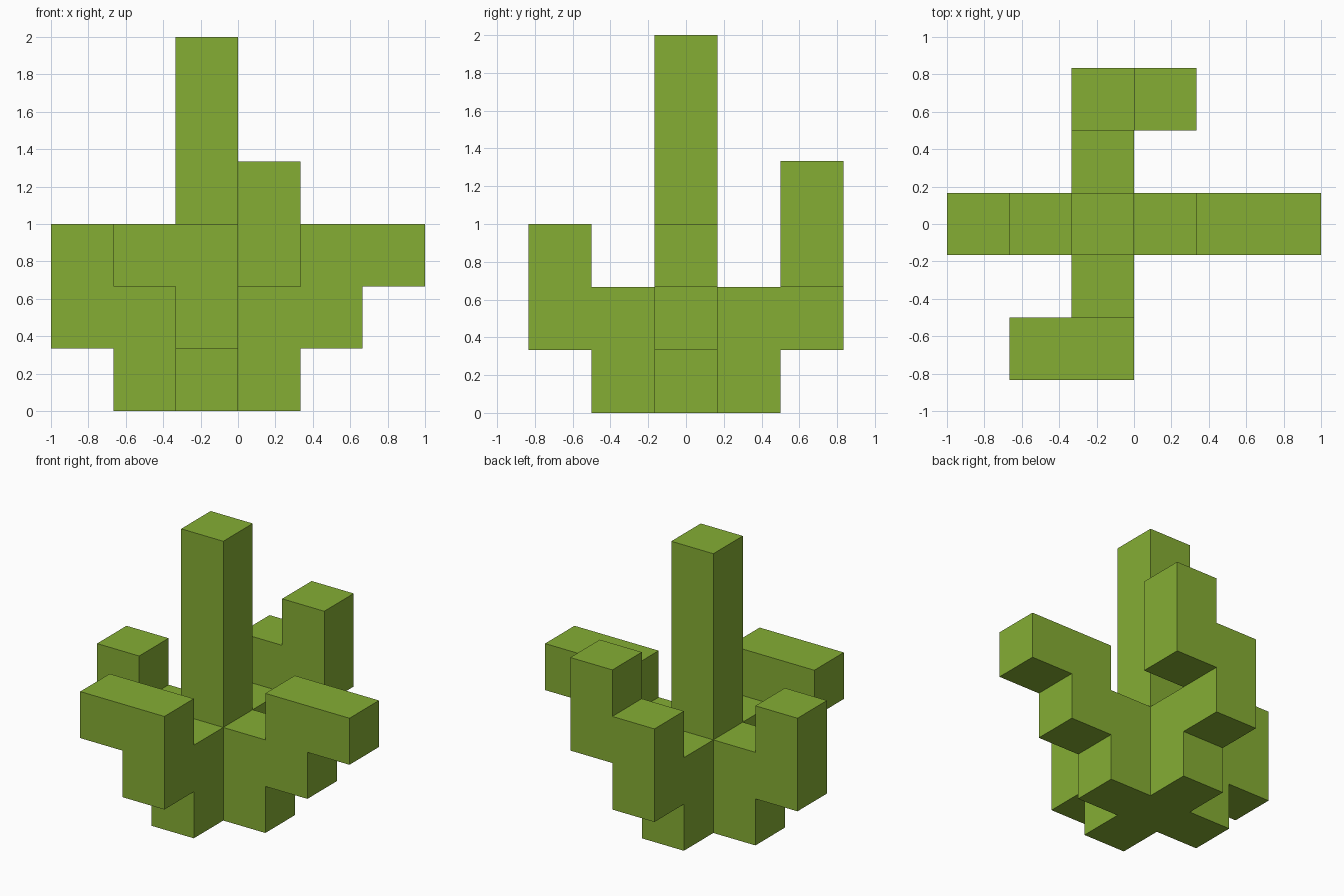
import bpy, bmesh
from mathutils import Vector

cube = bpy.data.objects.get("Cube")
if cube:
    bpy.data.objects.remove(cube, do_unlink=True)

U = 1 / 3  # edge of one block

# One flat green for the whole plant
green = bpy.data.materials.new("leaf green")
green.use_nodes = True
COLOR = (0.235, 0.423, 0.034, 1)
green.diffuse_color = COLOR
green.node_tree.nodes["Principled BSDF"].inputs["Base Color"].default_value = COLOR

# Each part is a list of block columns or bars: (x, y, z) start and size in blocks
PARTS = {
    "trunk": [((-1, 0, 0), (1, 1, 6))],
    "left_arm": [((0, 0, 0), (1, 1, 2)), ((1, 0, 1), (1, 1, 2)), ((2, 0, 2), (1, 1, 1))],
    "right_arm": [((-2, 0, 0), (1, 1, 2)), ((-3, 0, 1), (1, 1, 2))],
    "front_arm": [((-1, -1, 0), (1, 1, 2)), ((-1, -2, 1), (1, 1, 2)), ((-2, -2, 2), (1, 1, 1))],
    "back_arm": [((-1, 1, 0), (1, 1, 2)), ((-1, 2, 1), (1, 1, 2)), ((0, 2, 2), (1, 1, 2))],
}


def blocks(bars):
    """All unit blocks covered by the bars of a part."""
    return {(x + i, y + j, z + k)
            for (x, y, z), (a, b, c) in bars
            for i in range(a) for j in range(b) for k in range(c)}


filled = set().union(*(blocks(bars) for bars in PARTS.values()))


def build(name, cells):
    """Skin the outer sides of the blocks and merge coplanar faces."""
    bm = bmesh.new()
    for cell in sorted(cells):
        centre = Vector(cell) + Vector((0.5, 0, 0.5))
        for axis in range(3):
            for sign in (-1, 1):
                n = Vector((0, 0, 0))
                n[axis] = sign
                if tuple(int(c + d) for c, d in zip(cell, n)) in filled:
                    continue
                u = Vector((0, 0, 0))
                u[(axis + 1) % 3] = 0.5
                v = n.cross(u)
                mid = centre + n / 2
                corners = (mid - u - v, mid + u - v, mid + u + v, mid - u + v)
                bm.faces.new([bm.verts.new(p * U) for p in corners])
    bmesh.ops.remove_doubles(bm, verts=bm.verts[:], dist=0.001)
    bmesh.ops.dissolve_limit(bm, angle_limit=0.01, verts=bm.verts[:], edges=bm.edges[:])
    mesh = bpy.data.meshes.new(name)
    bm.to_mesh(mesh)
    bm.free()
    mesh.materials.append(green)
    bpy.context.collection.objects.link(bpy.data.objects.new(name, mesh))


for part, bars in PARTS.items():
    build(part, blocks(bars))
